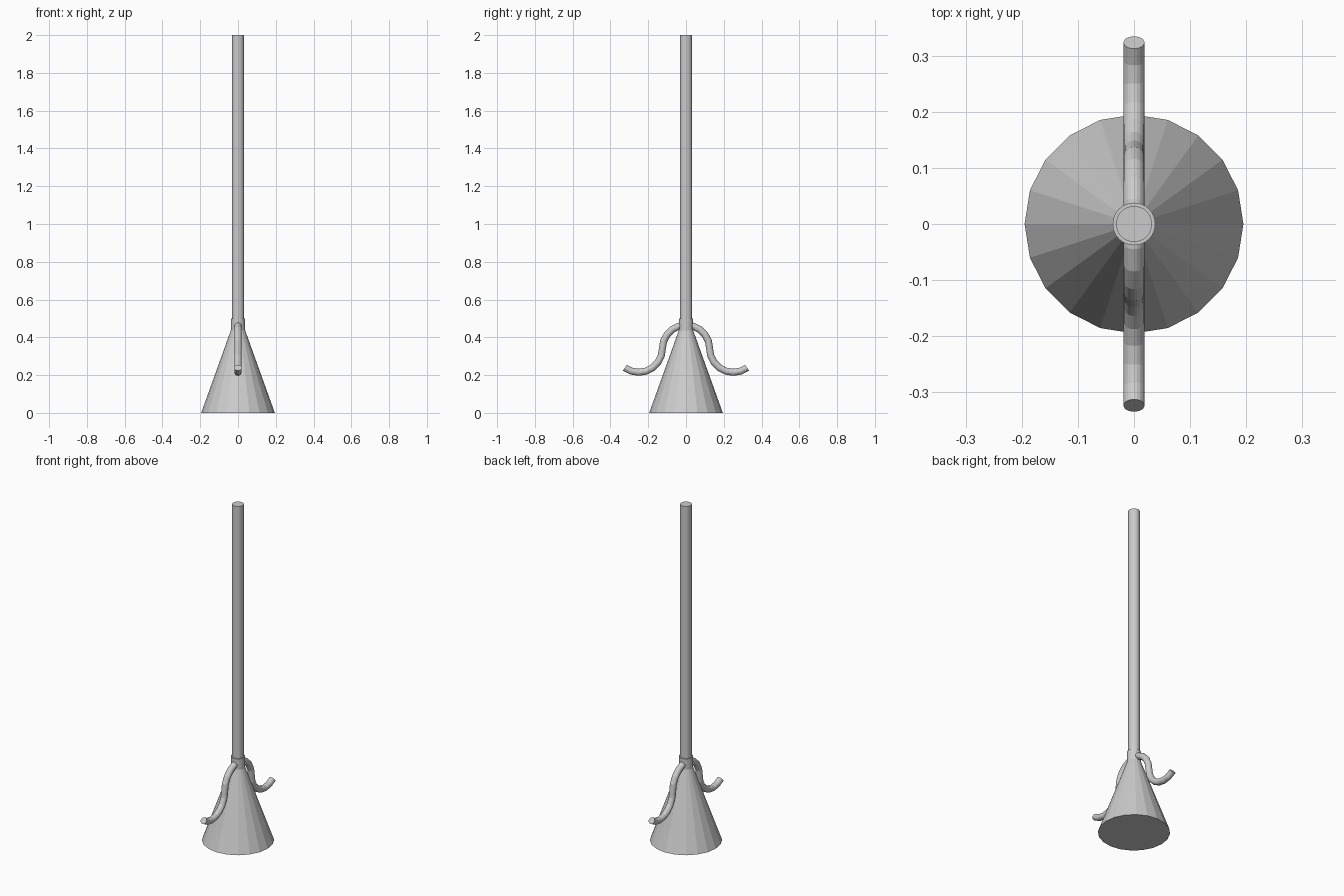
import bpy, bmesh
from math import sin, cos, radians, pi

if "Cube" in bpy.data.objects:
    bpy.data.objects.remove(bpy.data.objects["Cube"])


def finish(name, bm):
    bmesh.ops.recalc_face_normals(bm, faces=bm.faces)
    mesh = bpy.data.meshes.new(name)
    bm.to_mesh(mesh)
    bm.free()
    obj = bpy.data.objects.new(name, mesh)
    bpy.context.collection.objects.link(obj)
    return obj


def lathe(name, sides, r_bottom, r_top, z0, z1):
    """Capped frustum standing on the z axis, with a vertex on +x."""
    bm = bmesh.new()
    rings = [[bm.verts.new((r * cos(2 * pi * i / sides), r * sin(2 * pi * i / sides), z))
              for i in range(sides)] for r, z in ((r_bottom, z0), (r_top, z1))]
    for i in range(sides):
        j = (i + 1) % sides
        bm.faces.new((rings[0][i], rings[0][j], rings[1][j], rings[1][i]))
    for ring in rings:
        bm.faces.new(ring)
    return finish(name, bm)


def tube(name, stations, radius, sides):
    """Tube in the yz plane; each station is (y, z, radial angle in degrees)."""
    bm = bmesh.new()
    rings = []
    for y, z, a in stations:
        c, s = cos(radians(a)), sin(radians(a))
        ring = []
        for i in range(sides):
            t = 2 * pi * i / sides
            d = radius * cos(t)
            ring.append(bm.verts.new((radius * sin(t), y + d * c, z + d * s)))
        rings.append(ring)
    for a, b in zip(rings, rings[1:]):
        for i in range(sides):
            j = (i + 1) % sides
            bm.faces.new((a[i], a[j], b[j], b[i]))
    bm.faces.new(rings[0])
    bm.faces.new(rings[-1])
    return finish(name, bm)


# Cone base, collar and pole
lathe("cone_base", 20, 0.195, 0.035, 0.0, 0.445)
lathe("collar", 32, 0.038, 0.038, 0.43, 0.50)
lathe("pole", 32, 0.032, 0.032, 0.44, 2.0)

# S-shaped rope hooks: a quarter arc outwards, then an upturned arc
R, ZC = 0.125, 0.34
path = [(R * cos(radians(a)), ZC + R * sin(radians(a)), a) for a in range(90, -1, -18)]
path += [(2 * R + R * cos(radians(a)), ZC + R * sin(radians(a)), a + 180)
         for a in range(-162, -53, 18)]
hook_back = tube("hook_back", path, 0.0187, 20)
hook_front = hook_back.copy()
hook_front.name = "hook_front"
hook_front.rotation_euler.z = pi
bpy.context.collection.objects.link(hook_front)
